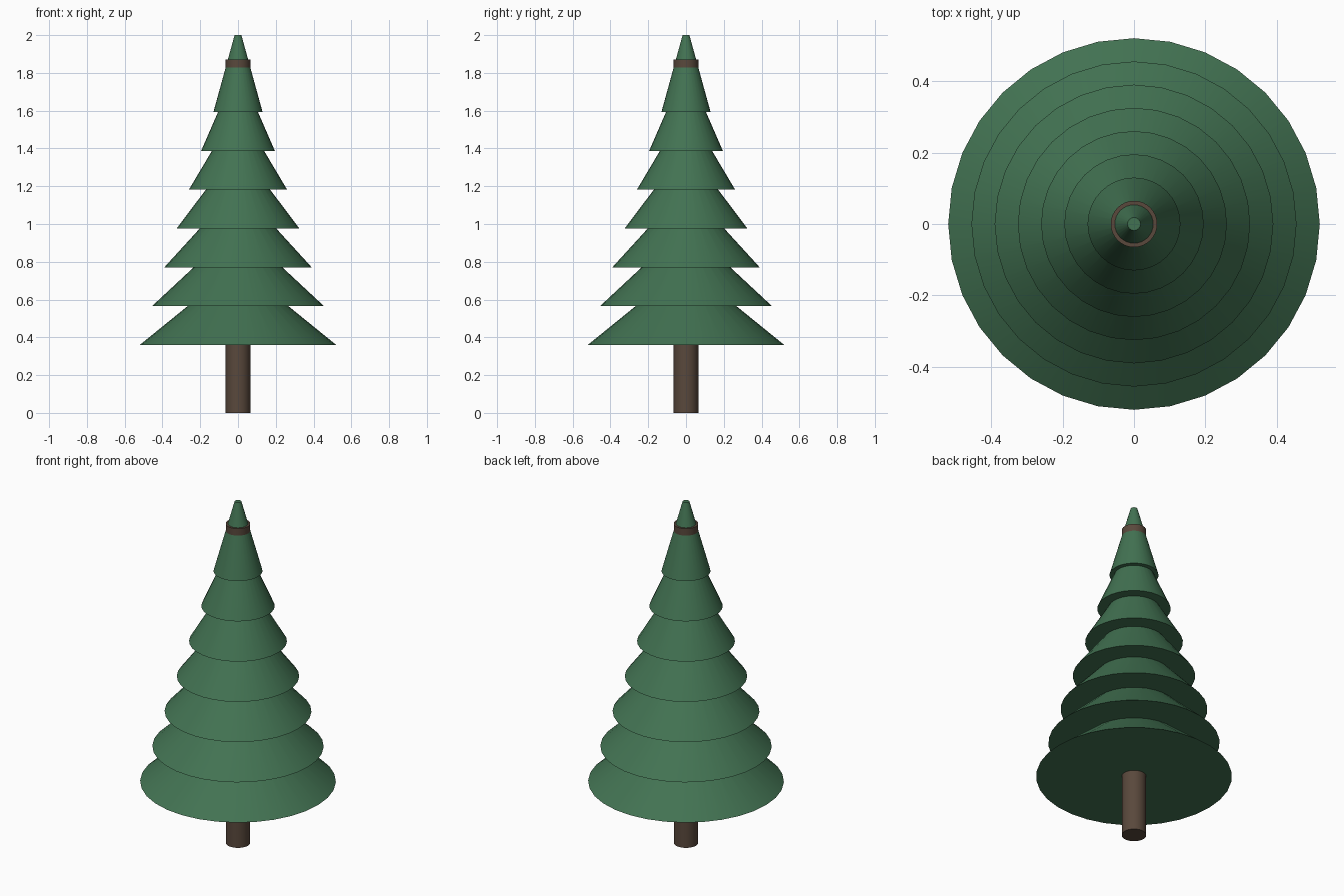
import bpy, math

if "Cube" in bpy.data.objects:
    bpy.data.objects.remove(bpy.data.objects["Cube"])

def material(name, color):
    m = bpy.data.materials.new(name)
    m.diffuse_color = color
    m.use_nodes = True
    m.node_tree.nodes["Principled BSDF"].inputs["Base Color"].default_value = m.diffuse_color
    return m

green = material("needles_green", (0.055, 0.17, 0.085, 1))
brown = material("bark_brown", (0.10, 0.065, 0.045, 1))

def frustum(name, r_bottom, r_top, z0, z1, mat, sides=32):
    bpy.ops.mesh.primitive_cone_add(vertices=sides, radius1=r_bottom, radius2=r_top,
                                    depth=z1 - z0, location=(0, 0, (z0 + z1) / 2))
    ob = bpy.context.object
    ob.name = name
    ob.data.materials.append(mat)
    bpy.ops.object.shade_smooth_by_angle(angle=math.radians(30))
    return ob

# Trunk runs up through the branches and shows as a collar near the tip
frustum("trunk", 0.065, 0.065, 0.0, 1.87, brown)

# Seven overlapping branch tiers, each shrinking evenly with height
TIERS = 7
for i in range(TIERS):
    z = 0.36 + 0.2055 * i
    frustum(f"branch_tier_{i + 1}", 0.52 - 0.065 * i, 0.018, z, z + 0.407, green)
